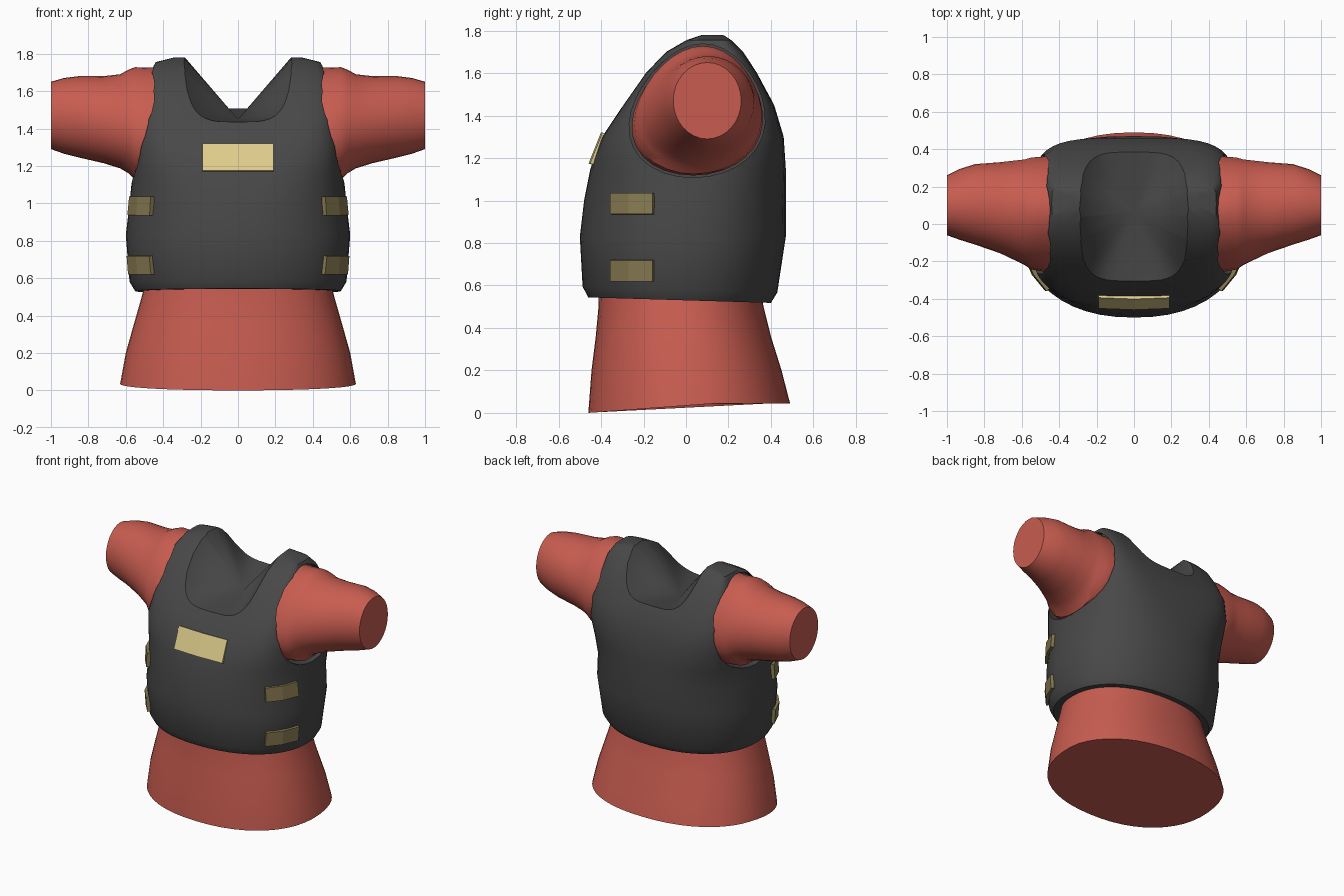
import bpy, bmesh
from math import cos, sin, pi, copysign, radians
from mathutils import Vector

if "Cube" in bpy.data.objects:
    bpy.data.objects.remove(bpy.data.objects["Cube"])


def material(name, rgb):
    m = bpy.data.materials.new(name)
    m.use_nodes = True
    m.diffuse_color = (*rgb, 1)
    bsdf = m.node_tree.nodes["Principled BSDF"]
    bsdf.inputs["Base Color"].default_value = (*rgb, 1)
    bsdf.inputs["Roughness"].default_value = 0.8
    return m


RED = material("red cloth", (0.58, 0.108, 0.08))
GREY = material("charcoal vest", (0.065, 0.065, 0.065))
TAN = material("light tan label", (0.74, 0.61, 0.26))
KHAKI = material("dark khaki strap", (0.25, 0.2, 0.085))


def make(name, verts, faces, mat=None):
    mesh = bpy.data.meshes.new(name)
    mesh.from_pydata(verts, [], faces)
    bm = bmesh.new()
    bm.from_mesh(mesh)
    bmesh.ops.recalc_face_normals(bm, faces=bm.faces)
    bm.to_mesh(mesh)
    bm.free()
    ob = bpy.data.objects.new(name, mesh)
    bpy.context.collection.objects.link(ob)
    if mat:
        mesh.materials.append(mat)
    return ob


def loft(name, rings, mat=None):
    """Closed skin over equal rings, capped at both ends."""
    n = len(rings[0])
    verts = [p for ring in rings for p in ring]
    faces = [(k * n + i, k * n + (i + 1) % n, (k + 1) * n + (i + 1) % n, (k + 1) * n + i)
             for k in range(len(rings) - 1) for i in range(n)]
    faces += [tuple(range(n)), tuple(range(len(verts) - n, len(verts)))]
    return make(name, verts, faces, mat)


def activate(ob):
    bpy.ops.object.select_all(action='DESELECT')
    ob.select_set(True)
    bpy.context.view_layer.objects.active = ob


def smooth(ob, angle=35):
    activate(ob)
    bpy.ops.object.shade_smooth_by_angle(angle=radians(angle))


def cut(ob, cutter):
    cutter.hide_render = True
    mod = ob.modifiers.new("cut", 'BOOLEAN')
    mod.operation, mod.solver, mod.object = 'DIFFERENCE', 'EXACT', cutter
    activate(ob)
    bpy.ops.object.modifier_apply(modifier=mod.name)
    bpy.data.objects.remove(cutter)


def oval(hw, yf, yb, power, count=48):
    """Rounded-rectangle outline in x and y."""
    yc, ry = (yf + yb) / 2, (yb - yf) / 2
    f = lambda v: copysign(abs(v) ** (2 / power), v) if abs(v) > 1e-6 else 0
    return [(hw * f(cos(t)), yc + ry * f(sin(t)))
            for t in (2 * pi * i / count for i in range(count))]


def interp(table, v):
    for (a, b), (c, d) in zip(table, table[1:]):
        if a <= v <= c:
            return b + (d - b) * (v - a) / (c - a)
    return table[0][1] if v < table[0][0] else table[-1][1]


# Vest body sections: height, half width, front, back, squareness
BODY = [(0.53, 0.55, -0.46, 0.40, 2.2), (0.58, 0.58, -0.487, 0.43, 2.2),
        (0.83, 0.60, -0.50, 0.47, 2.25), (1.0, 0.58, -0.48, 0.47, 2.35),
        (1.15, 0.565, -0.45, 0.47, 2.9), (1.3, 0.55, -0.395, 0.46, 4.2),
        (1.45, 0.515, -0.295, 0.415, 6.5), (1.6, 0.49, -0.19, 0.335, 7),
        (1.7, 0.47, -0.095, 0.27, 6.5), (1.755, 0.44, 0.0, 0.215, 6),
        (1.78, 0.34, 0.07, 0.18, 5)]
vest = loft("vest", [[(x, y, z - 0.03 * y * (z < 0.7)) for x, y in oval(hw, yf, yb, p)]
                     for z, hw, yf, yb, p in BODY], GREY)

# Neck hollow: a fan from a low centre point out to the shoulder line
ridge = [(r[2], r[0]) for r in BODY[2:]] + [(r[3], r[0]) for r in reversed(BODY[3:])]
apex = Vector((0, 0.06, 1.45))
rim = [apex + (Vector((x, y, interp(ridge, y))) - apex) * 1.4
       for x, y in oval(0.285, -0.305, 0.385, 4)]
n = len(rim)
verts = [apex] + rim + [Vector((p.x, p.y, 2.4)) for p in rim]
faces = [tuple(range(n + 1, 2 * n + 1))]
for i in range(n):
    a, b = 1 + i, 1 + (i + 1) % n
    faces += [(0, a, b), (a, b, b + n, a + n)]
cut(vest, make("neck_cutter", verts, faces))


def arm_ring(side, x, yf, yb, zb, zt, taper):
    """Pear-shaped ring, narrower at the top when tapered."""
    yc, ry, zc, rz = (yf + yb) / 2, (yb - yf) / 2, (zb + zt) / 2, (zt - zb) / 2
    return [(side * x, yc + ry * cos(t) * (1 - taper * sin(t)) + 0.12 * taper * sin(t),
             zc + rz * sin(t)) for t in (2 * pi * i / 32 for i in range(32))]


# Sleeves: distance out, front, back, bottom, top, taper
ARM = [(0.36, -0.245, 0.36, 1.118, 1.725, 0.2), (0.48, -0.245, 0.36, 1.118, 1.725, 0.2),
       (0.55, -0.235, 0.355, 1.125, 1.728, 0.17), (0.585, -0.215, 0.345, 1.16, 1.715, 0.13),
       (0.63, -0.195, 0.34, 1.187, 1.69, 0.1),
       (0.72, -0.155, 0.33, 1.215, 1.68, 0.05), (0.85, -0.11, 0.32, 1.245, 1.68, 0),
       (0.93, -0.085, 0.295, 1.265, 1.67, 0), (1.0, -0.06, 0.26, 1.29, 1.65, 0)]
HOLE = (-0.257, 0.37, 1.108, 1.738, 0.2)
for side, label in ((1, "left"), (-1, "right")):
    cut(vest, loft("armhole_cutter", [arm_ring(side, x, *HOLE) for x in (0.42, 0.9)]))
    smooth(loft(label + "_sleeve", [arm_ring(side, *row) for row in ARM], RED))
smooth(vest, 30)

# Shirt skirt below the vest, with a hem rising toward the back
SKIRT = [(0.0, 0.63, -0.46, 0.49), (0.2, 0.60, -0.445, 0.45),
         (0.36, 0.555, -0.425, 0.40), (0.5, 0.515, -0.412, 0.365), (0.6, 0.49, -0.41, 0.35)]
smooth(loft("shirt_skirt", [[(x, y, z + (min(0.045, 0.075 * (y + 0.46)) if z == 0 else 0))
                             for x, y in oval(hw, yf, yb, 2.2)]
                            for z, hw, yf, yb in SKIRT], RED))


def body_at(z):
    return [interp([(r[0], r[k]) for r in BODY], z) for k in (1, 2, 3, 4)]


def patch(name, columns, mat, thickness):
    """Thick strip from (bottom, top) point pairs."""
    verts = [p for pair in columns for p in pair]
    faces = [(2 * i, 2 * i + 2, 2 * i + 3, 2 * i + 1) for i in range(len(columns) - 1)]
    ob = make(name, verts, faces, mat)
    mod = ob.modifiers.new("thickness", 'SOLIDIFY')
    mod.thickness, mod.offset = thickness, 0
    activate(ob)
    bpy.ops.object.modifier_apply(modifier=mod.name)


# Chest label
patch("chest_label", [[(x, body_at(z)[1] - 0.003 + 0.2 * x * x, z) for z in (1.17, 1.315)]
                      for x in (-0.19, 0, 0.19)], TAN, 0.028)


def side_point(side, y, z):
    hw, yf, yb, p = body_at(z)
    yc, ry = (yf + yb) / 2, (yb - yf) / 2
    x = hw * (1 - abs((y - yc) / ry) ** p) ** (1 / p)
    return (side * x, y, z)


# Side straps wrapped round the front corners
for side, label in ((1, "left"), (-1, "right")):
    for level, low, high in (("upper", 0.935, 1.035), ("lower", 0.62, 0.72)):
        patch(f"{label}_{level}_strap",
              [[side_point(side, y, z) for z in (low, high)] for y in (-0.345, -0.26, -0.15)],
              KHAKI, 0.042)
